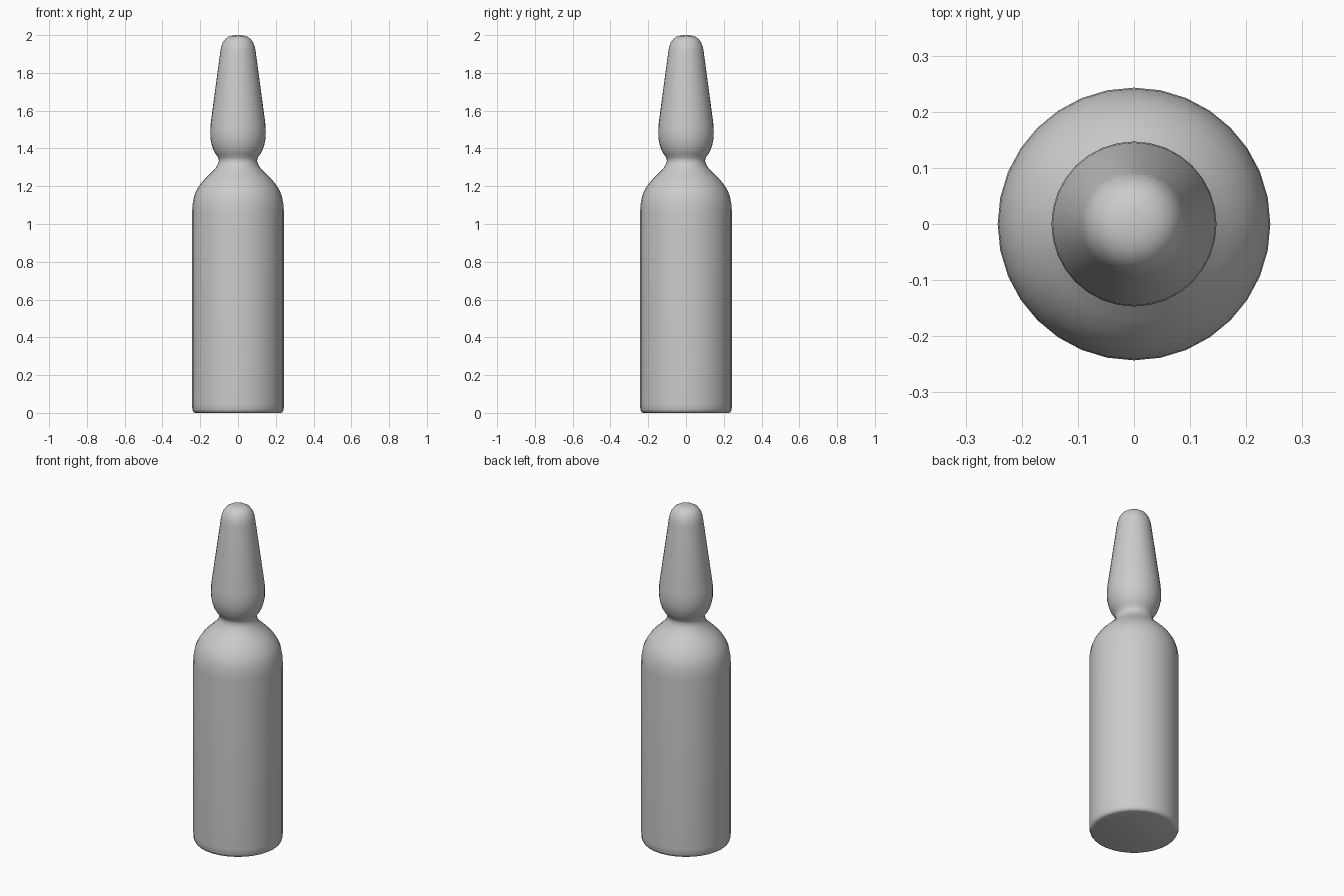
import bpy, bmesh, math

if "Cube" in bpy.data.objects:
    bpy.data.objects.remove(bpy.data.objects["Cube"])

SIDES = 32

# Half-profile of the ampoule: (radius, height), bottom to top
profile = [
    # base with small rounded edge
    (0.225, 0.0), (0.236, 0.004), (0.242, 0.018),
    # straight body
    (0.243, 0.05), (0.243, 1.06),
    # shoulder
    (0.241, 1.10), (0.233, 1.145), (0.219, 1.18), (0.198, 1.213),
    (0.170, 1.245), (0.140, 1.273), (0.118, 1.297), (0.106, 1.318),
    # pinched neck
    (0.101, 1.336), (0.105, 1.352), (0.118, 1.370),
    # bulb
    (0.130, 1.392), (0.140, 1.422), (0.146, 1.455), (0.147, 1.49), (0.145, 1.53),
    # tapered stem and rounded tip
    (0.094, 1.91), (0.090, 1.935), (0.081, 1.960), (0.066, 1.981),
    (0.045, 1.994), (0.022, 1.999),
]

bm = bmesh.new()
rings = []
for r, z in profile:
    rings.append([bm.verts.new((r * math.cos(2 * math.pi * i / SIDES),
                                r * math.sin(2 * math.pi * i / SIDES), z))
                  for i in range(SIDES)])

# Side walls
for low, high in zip(rings, rings[1:]):
    for i in range(SIDES):
        j = (i + 1) % SIDES
        bm.faces.new((low[i], low[j], high[j], high[i]))

# Flat bottom and domed tip
bm.faces.new(rings[0][::-1])
tip = bm.verts.new((0, 0, 2.0))
for i in range(SIDES):
    bm.faces.new((rings[-1][i], rings[-1][(i + 1) % SIDES], tip))

mesh = bpy.data.meshes.new("ampoule")
bm.to_mesh(mesh)
bm.free()
ampoule = bpy.data.objects.new("ampoule", mesh)
bpy.context.collection.objects.link(ampoule)

bpy.context.view_layer.objects.active = ampoule
ampoule.select_set(True)
bpy.ops.object.shade_smooth_by_angle(angle=math.radians(60))
